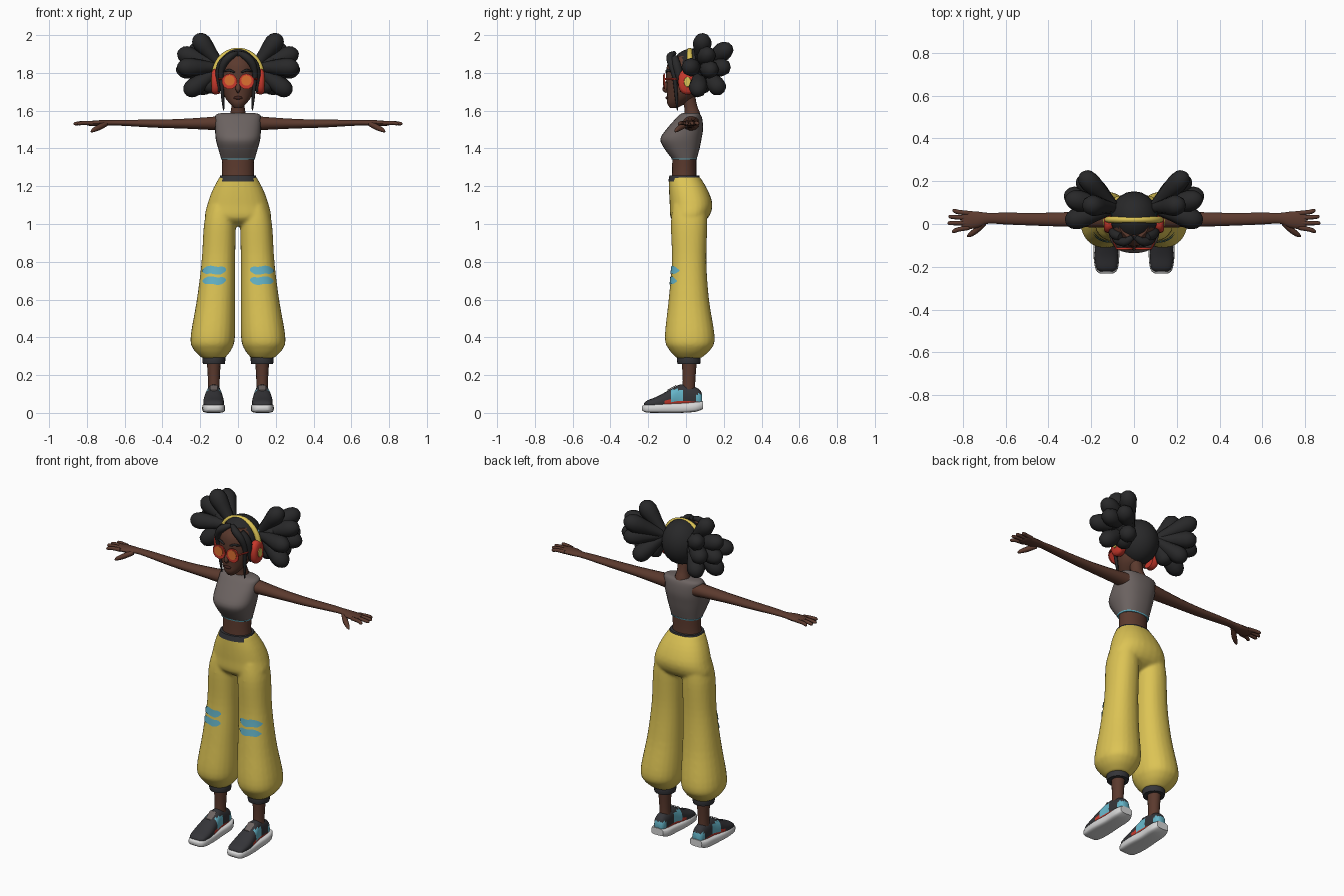
import bpy, bmesh, math
from mathutils import Vector

cube = bpy.data.objects.get("Cube")
if cube:
    bpy.data.objects.remove(cube, do_unlink=True)


def material(name, r, g, b):
    mat = bpy.data.materials.new(name)
    mat.use_nodes = True
    mat.diffuse_color = (r, g, b, 1)
    mat.node_tree.nodes["Principled BSDF"].inputs["Base Color"].default_value = (r, g, b, 1)
    return mat


SKIN = material("brown skin", .105, .042, .027)
HAIR = material("black hair", .021, .021, .022)
YELLOW = material("yellow cloth", .72, .55, .09)
GREY = material("warm grey cloth", .15, .125, .12)
TEAL = material("sky blue", .13, .46, .58)
RED = material("red", .58, .04, .025)
ORANGE = material("orange lens", .72, .16, .03)
WHITE = material("white sole", .68, .68, .68)
DARK = material("charcoal", .035, .035, .04)
LIP = material("dark lips", .055, .018, .014)


def finish(bm, name, mats, pair=False, rule=None, angle=50):
    """Turn a bmesh into an object, or a mirrored left and right pair."""
    mats = mats if isinstance(mats, list) else [mats]
    made = []
    for side, sign in (("left_", 1), ("right_", -1)) if pair else (("", 1),):
        copy = bm.copy()
        for v in copy.verts:
            v.co.x *= sign
        bmesh.ops.recalc_face_normals(copy, faces=copy.faces)
        if rule:
            for f in copy.faces:
                f.material_index = rule(f.calc_center_median())
        mesh = bpy.data.meshes.new(side + name)
        copy.to_mesh(mesh)
        copy.free()
        for m in mats:
            mesh.materials.append(m)
        ob = bpy.data.objects.new(side + name, mesh)
        bpy.context.collection.objects.link(ob)
        bpy.ops.object.select_all(action='DESELECT')
        ob.select_set(True)
        bpy.context.view_layer.objects.active = ob
        bpy.ops.object.shade_smooth_by_angle(angle=math.radians(angle))
        made.append(ob)
    bm.free()
    return made


def spline(rows, steps):
    """Catmull-Rom interpolation of rows of numbers."""
    rows = [tuple(r) for r in rows]
    ext = [rows[0]] + rows + [rows[-1]]
    out = []
    for i in range(len(rows) - 1):
        for k in range(steps):
            t = k / steps
            out.append([.5 * (2 * b + (c - a) * t + (2 * a - 5 * b + 4 * c - d) * t * t
                              + (3 * b - a - 3 * c + d) * t ** 3)
                        for a, b, c, d in zip(*ext[i:i + 4])])
    return out + [rows[-1]]


def skin_rings(bm, rings):
    loops = [[bm.verts.new(p) for p in ring] for ring in rings]
    n = len(loops[0])
    for lo, hi in zip(loops, loops[1:]):
        for i in range(n):
            bm.faces.new((lo[i], lo[(i + 1) % n], hi[(i + 1) % n], hi[i]))
    bm.faces.new(loops[0][::-1])
    bm.faces.new(loops[-1])
    return bm


def loft(rows, axis="z", n=20, power=2, steps=3, bm=None):
    """Rows are position on the axis, then the low and high bounds of both other axes."""
    rings = []
    for t, a0, a1, b0, b1 in spline(rows, steps):
        ring = []
        for i in range(n):
            ang = math.tau * i / n
            c, s = [math.copysign(abs(q) ** (2 / power), q) for q in (math.cos(ang), math.sin(ang))]
            a, b = (a0 + a1 + (a1 - a0) * c) / 2, (b0 + b1 + (b1 - b0) * s) / 2
            ring.append({"x": (t, a, b), "y": (a, t, b), "z": (a, b, t)}[axis])
        rings.append(ring)
    return skin_rings(bm or bmesh.new(), rings)


def tube(rows, n=8, steps=3, bm=None):
    """Rows are a point on the path followed by the radius there."""
    pts = spline(rows, steps)
    rings = []
    for i, (x, y, z, r) in enumerate(pts):
        tan = (Vector(pts[min(i + 1, len(pts) - 1)][:3]) - Vector(pts[max(i - 1, 0)][:3])).normalized()
        u = tan.cross(Vector((0, 1, 0))).normalized()
        w = tan.cross(u)
        rings.append([Vector((x, y, z)) + r * (u * math.cos(math.tau * k / n) + w * math.sin(math.tau * k / n))
                      for k in range(n)])
    return skin_rings(bm or bmesh.new(), rings)


def ball(centre, radii, bm=None, u=20, v=14):
    bm = bm or bmesh.new()
    new = bmesh.ops.create_uvsphere(bm, u_segments=u, v_segments=v, radius=1)["verts"]
    for p in new:
        p.co = Vector(centre) + Vector(a * b for a, b in zip(p.co, radii))
    return bm


def sym(z, half, back, front):
    return (z, -half, half, back, front)


# Torso, neck and cropped top
finish(loft([sym(1.2, .09, -.08, .06), sym(1.28, .084, -.074, .055), sym(1.37, .087, -.072, .057)]), "waist", SKIN)
finish(tube([(0, .035, 1.53, .05), (0, .033, 1.58, .043), (0, .025, 1.62, .035), (0, .01, 1.69, .037)], 14), "neck", SKIN)
finish(loft([sym(1.345, .089, -.074, .057), sym(1.4, .105, -.115, .072), sym(1.45, .118, -.136, .082),
             sym(1.5, .121, -.105, .09), sym(1.55, .121, -.062, .087), sym(1.578, .118, -.035, .078),
             sym(1.588, .085, -.015, .065)], n=28, power=2.4), "cropped_top", GREY)
finish(loft([sym(1.341, .089, -.075, .058), sym(1.348, .091, -.077, .06)], n=28, power=2.4), "top_hem", TEAL)

# Trousers: hips and two legs fused into one surface
trousers = loft([sym(.99, .1, -.03, .05), sym(1.03, .172, -.08, .115), sym(1.1, .163, -.086, .14),
                 sym(1.18, .135, -.09, .115), sym(1.25, .097, -.09, .073)], n=28, power=2.3)
for s in (1, -1):
    rows = [(.29, .07, .19, -.05, .08), (.335, .035, .235, -.09, .13), (.4, .016, .251, -.112, .152),
            (.6, .015, .218, -.092, .122), (.8, .015, .193, -.075, .108), (1, .012, .18, -.08, .113),
            (1.1, .02, .155, -.07, .11)]
    loft([(z, *sorted((s * a, s * b)), c, d) for z, a, b, c, d in rows], n=24, power=2.2, steps=5, bm=trousers)
trousers = finish(trousers, "trousers", YELLOW)[0]
remesh = trousers.modifiers.new("fuse", 'REMESH')
remesh.mode, remesh.voxel_size, remesh.use_smooth_shade = 'VOXEL', .008, True
relax = trousers.modifiers.new("relax", 'SMOOTH')
relax.factor, relax.iterations = .5, 6
finish(loft([sym(1.226, .104, -.094, .078), sym(1.256, .094, -.088, .07)], n=28, power=2.3), "waistband", DARK)

# Painted knee strokes laid on the trousers
strokes = bmesh.new()
for z, height in ((.755, .021), (.7, .02)):
    cols = []
    for i in range(15):
        t = i / 7 - 1
        h = height * max(1 - t ** 6, .15)
        cols.append([strokes.verts.new((.125 + .061 * t, -.2, z + h * k + .003 * math.sin(5 * t)))
                     for k in (-1, -.5, 0, .5, 1)])
    for a, b in zip(cols, cols[1:]):
        for k in range(4):
            strokes.faces.new((a[k], b[k], b[k + 1], a[k + 1]))
for ob in finish(strokes, "knee_strokes", TEAL, pair=True):
    wrap = ob.modifiers.new("lay on cloth", 'SHRINKWRAP')
    wrap.target, wrap.wrap_method, wrap.wrap_mode = trousers, 'PROJECT', 'ABOVE_SURFACE'
    wrap.use_project_y, wrap.use_positive_direction, wrap.offset = True, True, .004

# Ankles and cuffs
finish(loft([(.26, .07, .186, -.045, .075), (.28, .067, .189, -.048, .078), (.302, .068, .188, -.046, .076)]),
       "cuff", DARK, True)
finish(loft([(.09, .095, .161, -.025, .05), (.17, .097, .159, -.018, .05), (.29, .09, .166, -.025, .06)], n=14),
       "ankle", SKIN, True)


# Trainers
def shoe_colour(c):
    if c.z < .066 and -.12 < c.y < .075:
        return 1
    if -.085 < c.y < -.015 and c.z < .125 or c.y > .055 and c.z < .1:
        return 2
    return 0


finish(loft([(-.222, .1, .156, .03, .05), (-.205, .08, .176, .025, .066), (-.15, .074, .184, .02, .088),
             (-.08, .08, .178, .02, .126), (-.03, .088, .168, .02, .15), (.03, .09, .166, .02, .142),
             (.07, .095, .161, .025, .125), (.085, .105, .15, .035, .1)], "y", 24, 2.4, 4),
       "shoe_upper", [DARK, RED, TEAL], True, shoe_colour)
finish(loft([(-.232, .1, .158, .014, .036), (-.21, .076, .18, .002, .046), (-.13, .068, .19, 0, .05),
             (-.03, .074, .184, 0, .052), (.05, .073, .183, .006, .058), (.09, .09, .168, .02, .062)],
            "y", 20, 4), "shoe_sole", WHITE, True)
finish(loft([(-.1, .11, .146, .117, .121), (-.05, .106, .15, .145, .149)], "y", 8, 4, 1), "shoe_tongue", GREY, True)

# Arms and hands
arm = loft([(.09, -.02, .072, 1.492, 1.575), (.14, -.017, .068, 1.497, 1.568), (.3, -.013, .056, 1.505, 1.557),
            (.45, -.008, .052, 1.51, 1.553), (.6, -.002, .053, 1.519, 1.552), (.68, .002, .052, 1.521, 1.55),
            (.73, -.018, .058, 1.517, 1.55), (.79, -.024, .06, 1.52, 1.545), (.805, -.015, .05, 1.525, 1.542)],
           "x", 14)
for y, tip, spread in ((.05, .848, .062), (.028, .866, .034), (.005, .87, .004), (-.017, .85, -.034)):
    tube([(.77, y, 1.534, .011), (.82, (y + spread) / 2, 1.535, .0105), (tip - .008, spread, 1.531, .009),
          (tip, spread, 1.53, .003)], bm=arm)
tube([(.7, .005, 1.53, .014), (.735, -.028, 1.512, .015), (.765, -.05, 1.497, .011), (.778, -.058, 1.488, .004)], bm=arm)
finish(arm, "arm", SKIN, True)

# Head and facial features
head = loft([sym(1.615, .02, -.085, -.045), sym(1.64, .046, -.1, 0), sym(1.68, .074, -.1, .05),
             sym(1.74, .092, -.103, .08), sym(1.8, .098, -.105, .1), sym(1.85, .092, -.097, .1),
             sym(1.89, .07, -.07, .09)], n=24)
tube([(0, -.095, 1.76, .009), (0, -.108, 1.725, .013), (0, -.112, 1.71, .012), (0, -.1, 1.698, .006)], bm=head)
finish(head, "head", SKIN)
finish(ball((0, -.098, 1.668), (.024, .01, .009), u=12, v=8), "lips", LIP)
finish(tube([(.018, -.104, 1.802, .004), (.045, -.1, 1.814, .007), (.074, -.08, 1.808, .004)]), "eyebrow", HAIR, True)

# Round sunglasses
finish(loft([(-.118, .004, .085, 1.714, 1.796), (-.11, .004, .085, 1.714, 1.796)], "y", 20, 2, 1), "lens_rim", RED, True)
finish(loft([(-.121, .017, .072, 1.732, 1.788), (-.117, .017, .072, 1.732, 1.788)], "y", 16, 2, 1), "lens_glow", ORANGE, True)
finish(tube([(.082, -.112, 1.768, .005), (.098, -.07, 1.768, .005), (.105, .01, 1.765, .005)], 6), "glasses_temple", RED, True)

# Hair cap, fringe and loose strands
finish(ball((0, .033, 1.8), (.112, .12, .129)), "hair_cap", HAIR)
fringe = tube([(.005, -.06, 1.905, .012), (.04, -.083, 1.888, .02), (.075, -.078, 1.85, .02),
               (.09, -.062, 1.79, .014), (.085, -.055, 1.72, .01), (.08, -.05, 1.66, .008), (.076, -.045, 1.6, .003)])
tube([(.06, -.06, 1.88, .02), (.088, -.05, 1.84, .024), (.099, -.035, 1.78, .02), (.1, -.025, 1.7, .005)], bm=fringe)
finish(fringe, "fringe", HAIR, True)

# Side puffs: fat lobes fanning out from a tied root
root = Vector((.085, .075, 1.83))
puff = ball((.165, .095, 1.83), (.065, .055, .065), u=12, v=8)
for tip in ((.225, .09, 2.0), (.245, .235, 1.94), (.318, .12, 1.91), (.325, .14, 1.815), (.28, .06, 1.69),
            (.21, .19, 1.7), (.32, .01, 1.83), (.17, .09, 1.7), (.26, .22, 1.83)):
    d = Vector(tip) - root
    tube([(*(root + d * t), r) for t, r in ((0, .022), (.4, .036), (.75, .05), (.93, .036), (1, .012))], 8, 2, puff)
finish(puff, "hair_puff", HAIR, True)
finish(loft([(.1, .033, .117, 1.788, 1.872), (.106, .035, .115, 1.79, 1.87)], "x", 16, 2, 1), "hair_tie", TEAL, True)

# Headphones
band = [(.124 * math.cos(a), .02, 1.79 + .128 * math.sin(a), .015)
        for a in (math.pi * (k / 12 * 1.16 - .08) for k in range(13))]
finish(tube(band, 8, 2), "headphone_band", YELLOW)
finish(loft([(.095, -.035, .05, 1.69, 1.815), (.125, -.042, .057, 1.685, 1.822), (.14, -.03, .045, 1.7, 1.805)],
            "x", 18, 2.3), "ear_cup", RED, True)
finish(loft([(.138, -.012, .027, 1.725, 1.78), (.144, -.01, .025, 1.727, 1.778)], "x", 14, 2, 1), "ear_cup_plate", YELLOW, True)
